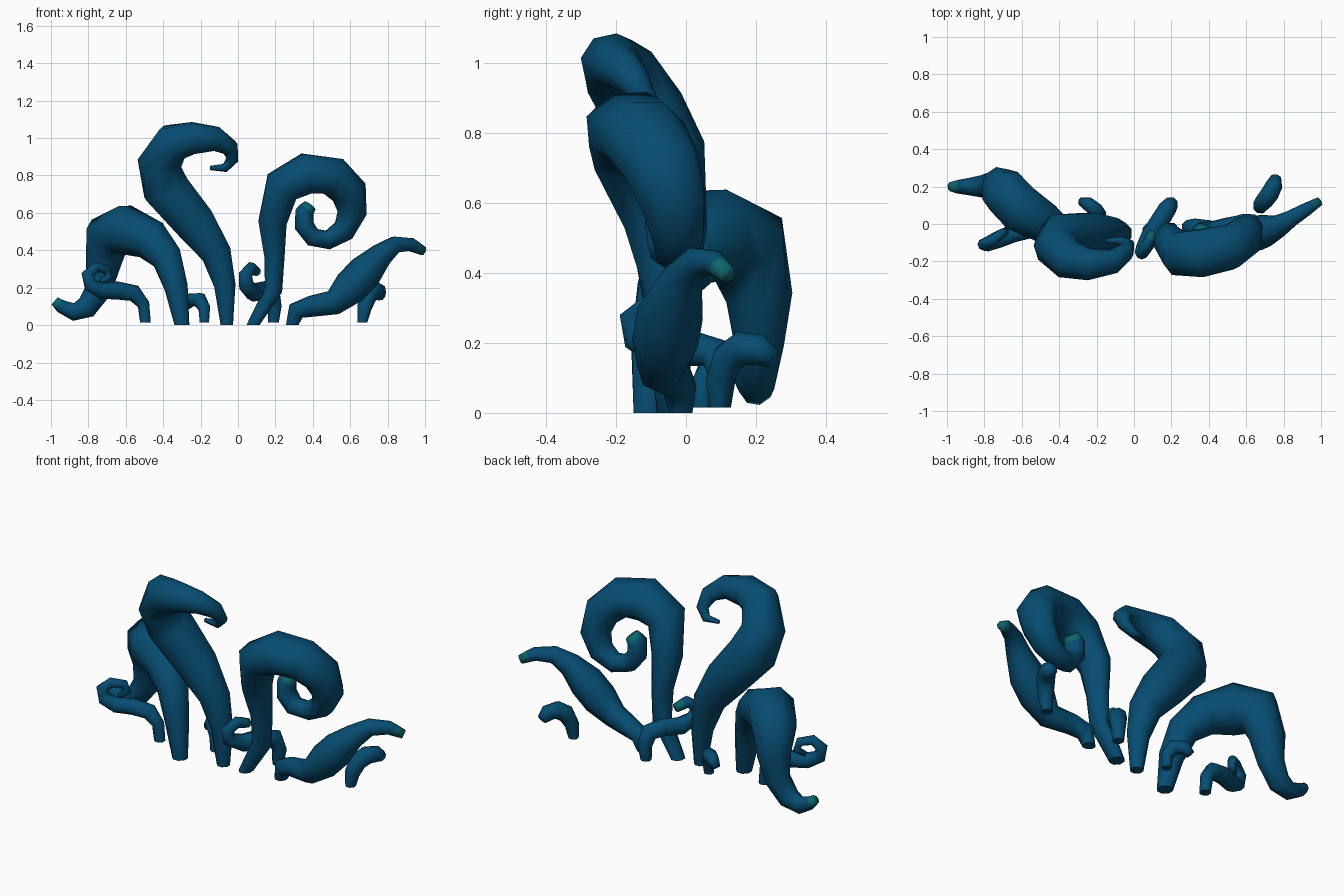
import bpy
import bmesh
from math import cos, sin, tau
from mathutils import Vector

cube = bpy.data.objects.get("Cube")
if cube:
    bpy.data.objects.remove(cube, do_unlink=True)

SIDES = 8
UNIT = 0.01  # path points are written in hundredths


def make_material(name, rgb):
    mat = bpy.data.materials.new(name)
    mat.use_nodes = True
    color = (*rgb, 1.0)
    mat.diffuse_color = color
    shader = mat.node_tree.nodes["Principled BSDF"]
    shader.inputs["Base Color"].default_value = color
    shader.inputs["Roughness"].default_value = 0.7
    return mat


SKIN = make_material("deep_sea_blue", (0.002, 0.073, 0.168))
TIP = make_material("teal_tip", (0.004, 0.125, 0.145))


def tentacle(name, path, teal_tip=False, depth=1.0):
    """Loft a tapering tube through (x, y, z, radius) points."""
    stations = [Vector(p) * UNIT for p in path]
    if teal_tip:
        stations.insert(-1, stations[-2].lerp(stations[-1], 0.4))
    centres = [s.to_3d() for s in stations]
    last = len(centres) - 1

    bm = bmesh.new()
    rings = []
    side = Vector((1, 0, 0))
    for i, (centre, station) in enumerate(zip(centres, stations)):
        # The base is cut level with the floor
        if i == 0:
            along = Vector((0, 0, 1))
        elif i == last:
            along = (centre - centres[i - 1]).normalized()
        else:
            before = (centre - centres[i - 1]).normalized()
            after = (centres[i + 1] - centre).normalized()
            along = (before + after).normalized()
        # Carry the side direction along the path so the tube does not twist
        side = (side - along * side.dot(along)).normalized()
        other = along.cross(side)
        ring = []
        for k in range(SIDES):
            angle = tau * (k + 0.5) / SIDES
            offset = side * cos(angle) + other * sin(angle)
            offset.y *= depth
            ring.append(bm.verts.new(centre + offset * station.w * 1.03))
        rings.append(ring)

    # Tube walls
    for i in range(last):
        for k in range(SIDES):
            n = (k + 1) % SIDES
            face = bm.faces.new((rings[i][k], rings[i][n], rings[i + 1][n], rings[i + 1][k]))
            face.smooth = True
            face.material_index = int(teal_tip and i == last - 1)
    # Flat base and soft tip
    bm.faces.new(list(reversed(rings[0])))
    end_cap = bm.faces.new(rings[-1])
    end_cap.smooth = True
    end_cap.material_index = int(teal_tip)

    mesh = bpy.data.meshes.new(name)
    bm.to_mesh(mesh)
    bm.free()
    mesh.materials.append(SKIN)
    mesh.materials.append(TIP)
    obj = bpy.data.objects.new(name, mesh)
    bpy.context.collection.objects.link(obj)
    return obj


# Tallest tentacle, hooked over at the top
tentacle("tall_hooked_tentacle", [
    (-6, -5, 0, 3.5), (-7, -5, 21, 6), (-11.5, -5, 38, 8.5),
    (-23, -5, 54.5, 11.5), (-38.5, -7, 73, 13), (-42, -12, 86.5, 11.5),
    (-35, -19, 97.5, 10.5), (-24, -21.5, 100, 8.5), (-11.5, -20, 99.5, 6.5),
    (-4.5, -15, 95, 4.7), (-3, -11, 88.5, 3.2), (-7, -9, 84, 2.3),
    (-15, -9, 84, 1.1)])

# Large spiral tentacle, deeper than it is wide
tentacle("spiral_tentacle", [
    (8, -4, 0, 3.7), (19, -5, 19, 5), (19.5, -6, 37, 5.7),
    (18.5, -9, 55, 7.9), (23.5, -15.5, 74, 10.2), (36.5, -15.5, 81, 11.3),
    (51, -12.5, 79.5, 10.6), (59.5, -7, 71, 9.6), (61, -3.5, 60, 8),
    (56.5, -2.5, 50.5, 6.4), (48, -3, 45.5, 5.1), (40, -5, 47, 5),
    (35.5, -5.5, 53, 5.2), (35.5, -5.5, 60, 5), (38.5, -4.5, 64, 3.5)], True, 1.18)

# Low tentacle reaching sideways
tentacle("reaching_tentacle", [
    (29, -1.5, 0, 3.5), (31, -2, 7.5, 5), (39, -3.5, 10, 5.5),
    (51, -7, 12, 6.6), (60, -6, 20, 9.2), (68, -4.5, 28.5, 9.2),
    (76.5, -1.5, 37.5, 6.3), (84, 3, 43, 4.6), (92.5, 8, 43, 3.6),
    (99.2, 12, 39.5, 2.4)], True)

# Thick arched tentacle that comes back down to the floor
tentacle("arched_tentacle", [
    (-30, -11, 0, 4.2), (-33, -9.5, 20, 6.5), (-38, -6, 36, 8.3),
    (-46.5, 0, 45.5, 10.7), (-60.5, 8, 51, 13.4), (-69.5, 17.5, 47.5, 12.6),
    (-72, 21, 33, 9.4), (-74.5, 21, 19, 7), (-81, 20, 9.5, 6),
    (-88, 20, 7, 4.7), (-94.5, 20, 10, 3.6), (-98, 20, 13, 2.5)], True)

# Small tentacles between the large ones
tentacle("side_curl", [
    (-49.5, -2, 1.5, 3), (-50.5, -2, 11, 3.4), (-55.5, -3, 17, 4.5),
    (-64.5, -5, 18.5, 4.7), (-73, -8.5, 18.5, 4.4), (-79, -11, 21.5, 3.7),
    (-80.5, -11, 27, 3.2), (-76, -9, 31, 2.8), (-70.5, -5, 30, 2.5),
    (-69, -4, 25.5, 2.1), (-73, -6.5, 23, 1.5)])

tentacle("middle_curl", [
    (19, 10, 1.5, 3), (19.5, 10.5, 10, 4), (18, 8.5, 17, 4.7),
    (14, 2, 18.5, 4.9), (8.5, -7, 17.5, 4.9), (4.5, -14, 21, 4),
    (4, -15.5, 27, 3.5), (7, -11, 30.5, 3.2), (10, -4.5, 28.5, 2.4)], True)

tentacle("outer_hook", [
    (66.5, 9.5, 1.5, 2.8), (67.5, 9.5, 9, 4), (69.5, 12, 15.5, 4.7),
    (72.5, 16, 18.5, 4.8), (75, 21, 18, 4.4), (76, 25, 15.5, 2.8)])

tentacle("rear_hook", [
    (-18, 4.5, 1.5, 2.6), (-18, 5, 9, 3.3), (-20.5, 7.5, 13.5, 4),
    (-25, 11, 13.5, 3.6), (-28, 12, 10, 2.4)])
